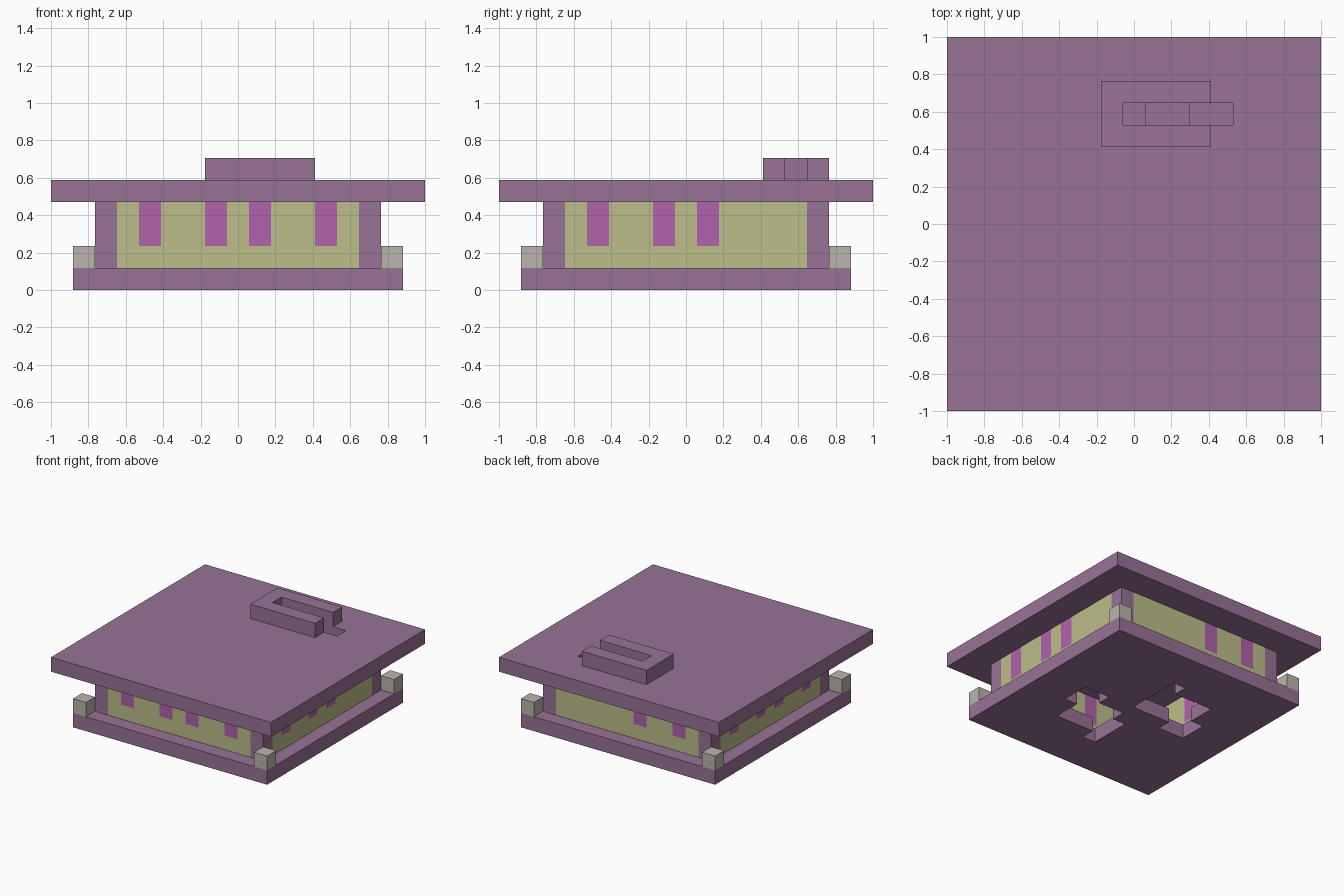
import bpy
import bmesh
from math import radians
from mathutils import Matrix

UNIT = 2 / 17  # one block of the building grid

if "Cube" in bpy.data.objects:
    bpy.data.objects.remove(bpy.data.objects["Cube"], do_unlink=True)


def material(name, rgb):
    mat = bpy.data.materials.new(name)
    mat.use_nodes = True
    mat.diffuse_color = (*rgb, 1)
    mat.node_tree.nodes["Principled BSDF"].inputs["Base Color"].default_value = (*rgb, 1)
    return mat


PURPLE = material("dusty purple", (0.314, 0.171, 0.305))
YELLOW = material("pale olive", (0.503, 0.509, 0.251))
MAGENTA = material("magenta", (0.434, 0.122, 0.407))
GREY = material("warm grey", (0.491, 0.462, 0.413))


def block(x0, x1, y0, y1):
    """Set of grid cells, both ends included."""
    return {(x, y) for x in range(x0, x1 + 1) for y in range(y0, y1 + 1)}


def slab(name, cells, low, high, mat, turn=Matrix()):
    """Raise a plan of grid cells into one solid slab."""
    bm = bmesh.new()
    for x, y in sorted(cells):
        corners = ((-.5, -.5), (.5, -.5), (.5, .5), (-.5, .5))
        bm.faces.new([bm.verts.new((x + a, y + b, low)) for a, b in corners])
    bmesh.ops.remove_doubles(bm, verts=bm.verts[:], dist=0.01)
    top = bmesh.ops.extrude_face_region(bm, geom=bm.faces[:], use_keep_orig=True)
    moved = [v for v in top["geom"] if isinstance(v, bmesh.types.BMVert)]
    bmesh.ops.translate(bm, verts=moved, vec=(0, 0, high - low))
    bmesh.ops.recalc_face_normals(bm, faces=bm.faces[:])
    bmesh.ops.dissolve_limit(bm, angle_limit=radians(1),
                             verts=bm.verts[:], edges=bm.edges[:])
    bm.transform(Matrix.Scale(UNIT, 4) @ turn)
    mesh = bpy.data.meshes.new(name)
    bm.to_mesh(mesh)
    bm.free()
    mesh.materials.append(mat)
    obj = bpy.data.objects.new(name, mesh)
    bpy.context.collection.objects.link(obj)
    return obj


# Base floor with two stepped openings
opening_a = block(1, 3, -3, -1) | block(3, 4, 0, 0) | block(4, 4, -1, -1) | block(0, 0, -4, -2)
opening_b = {(-x, -y) for x, y in opening_a} | {(0, 1)}
slab("base_floor", block(-7, 7, -7, 7) - opening_a - opening_b, 0, 1, PURPLE)

# Corner posts on the base and pillars under the roof
for side_x, x_name in ((-1, "right"), (1, "left")):
    for side_y, y_name in ((-1, "front"), (1, "back")):
        place = f"{y_name}_{x_name}"
        slab(f"corner_post_{place}", {(7 * side_x, 7 * side_y)}, 1, 2, GREY)
        slab(f"pillar_{place}", {(6 * side_x, 6 * side_y)}, 1, 4, PURPLE)

# Walls with their windows, given by position along each wall
walls = {
    "front": (-4, -1, 1, 4),
    "left": (-4, -1, 1),
    "back": (1, 4),
    "right": (-4, -1, 1, 4),
}
for k, (side, spots) in enumerate(walls.items()):
    turn = (Matrix.Rotation(radians(90 * k), 4, "Z")
            @ Matrix.Translation((0, 0, 0.5))
            @ Matrix.Rotation(radians(90), 4, "X"))
    panes = set().union(*(block(u, u, 2, 3) for u in spots))
    slab(f"wall_{side}", block(-5, 5, 1, 3) - panes, 5.5, 6.5, YELLOW, turn)
    slab(f"windows_{side}", panes, 5.5, 6.5, MAGENTA, turn)

# Flat roof with a stair slot, and the parapet around the slot
slot = block(0, 4, 5, 5)
slab("roof", block(-8, 8, -8, 8) - slot, 4, 5, PURPLE)
slab("stair_parapet", block(-1, 3, 4, 6) - slot, 5, 6, PURPLE)

# Steps leading down through the slot
for i, (start, end) in enumerate(((0, 0), (1, 2), (3, 4))):
    slab(f"stair_step_{i + 1}", block(start, end, 5, 5), i + 1, i + 2, PURPLE)
